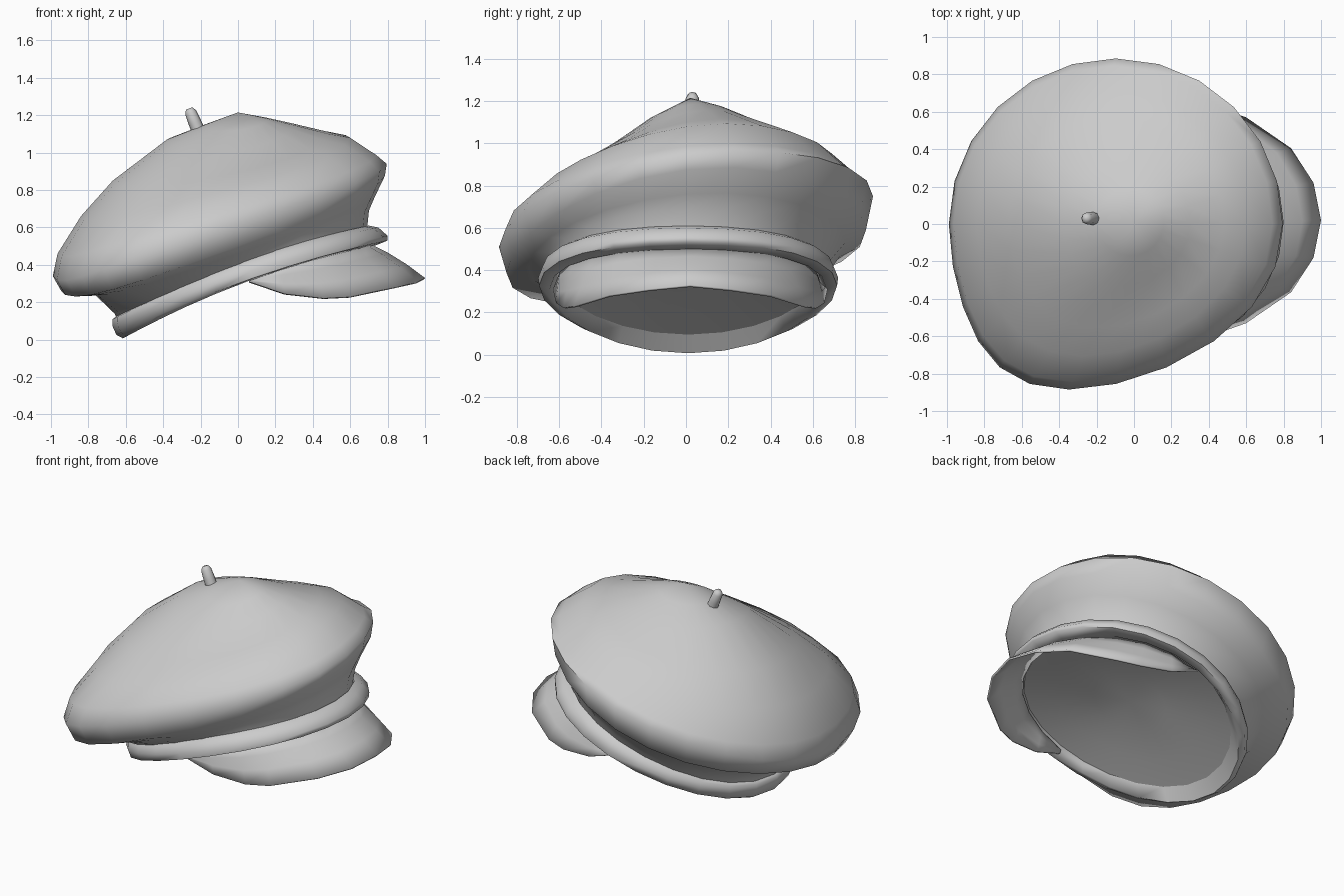
import bpy, math
from mathutils import Vector

if "Cube" in bpy.data.objects:
    bpy.data.objects.remove(bpy.data.objects["Cube"])

N = 24


def make_object(name, verts, faces, angle=50):
    mesh = bpy.data.meshes.new(name)
    mesh.from_pydata(verts, [], faces)
    mesh.update()
    ob = bpy.data.objects.new(name, mesh)
    bpy.context.collection.objects.link(ob)
    bpy.ops.object.select_all(action='DESELECT')
    ob.select_set(True)
    bpy.context.view_layer.objects.active = ob
    bpy.ops.object.shade_smooth_by_angle(angle=math.radians(angle))
    return ob


def tilted_point(a, xl, zl, xr, zr, w, roll=0, bow=0, skew=0, dent=0, yc=0.01):
    """Point on a tilted ellipse given by its back and front end points."""
    c, s = math.cos(a), math.sin(a)
    t = (1 + c) / 2
    x = xl + (xr - xl) * t - skew * max(0, -s) ** 2.5
    z = zl + (zr - zl) * t + roll * s + bow * s * s
    z -= dent * max(0, math.cos(a + math.radians(45))) ** 3
    return Vector((x, yc * (1 - 4 * abs(skew)) + w * s, z))


def ring(*params):
    return [tilted_point(2 * math.pi * i / N, *params) for i in range(N)]


def bridge(rows, n, closed=True, wrap=False):
    faces = []
    for r in range(len(rows) if wrap else len(rows) - 1):
        a, b = r * n, ((r + 1) % len(rows)) * n
        for i in range(n if closed else n - 1):
            j = (i + 1) % n
            faces.append((a + i, a + j, b + j, b + i))
    return faces


def fan(rows, tip):
    """Faces closing the last ring of rows onto a tip vertex."""
    last = (len(rows) - 1) * N
    return [(last + i, last + (i + 1) % N, tip) for i in range(N)]


# Soft crown: back x, z, front x, z, half width, roll, bow, skew, dent
crown = [ring(*p) for p in (
    (-0.64, 0.10, 0.69, 0.59, 0.65, 0.00, 0.05),
    (-0.66, 0.14, 0.70, 0.69, 0.68, 0.02, 0.02, 0.03),
    (-0.77, 0.245, 0.73, 0.76, 0.75, 0.06, -0.03, 0.12),
    (-0.945, 0.26, 0.785, 0.875, 0.85, 0.10, -0.08, 0.23),
    (-0.99, 0.34, 0.795, 0.94, 0.885, 0.12, -0.01, 0.25),
    (-0.965, 0.46, 0.74, 0.99, 0.845, 0.08, -0.03, 0.22, 0.01),
    (-0.84, 0.66, 0.60, 1.09, 0.71, 0.07, -0.05, 0.15, 0.03),
    (-0.67, 0.85, 0.48, 1.115, 0.56, 0.055, -0.055, 0.10, 0.04),
    (-0.38, 1.07, 0.30, 1.157, 0.34, 0.035, -0.06, 0.04, 0.03),
    (-0.20, 1.14, 0.16, 1.185, 0.18, 0.02, -0.02, 0.00, 0.01))]
verts = [v for row in crown for v in row] + [Vector((0, 0.02, 1.215))]
make_object("crown", verts, bridge(crown, N) + fan(crown, len(verts) - 1), 70)

# Rolled head band
RIM = (-0.56, 0.095, 0.68, 0.525, 0.62, 0, 0.05)
band = [ring(*p) for p in (
    RIM,
    (-0.615, 0.007, 0.72, 0.497, 0.655, 0, 0.06),
    (-0.65, 0.025, 0.80, 0.53, 0.705, 0, 0.05),
    (-0.672, 0.075, 0.80, 0.555, 0.71, 0, 0.05),
    (-0.67, 0.11, 0.75, 0.60, 0.69, 0, 0.05),
    (-0.645, 0.13, 0.70, 0.61, 0.655, 0, 0.05))]
make_object("head_band", [v for row in band for v in row],
            bridge(band, N, wrap=True), 70)

# Shallow lining that closes the inside of the hat
rim = ring(*RIM)
centre = sum(rim, Vector()) / N
lining = [[centre.lerp(p, k) + Vector((-0.02, 0, 0.06)) * (1 - k * k) for p in rim]
          for k in (1.0, 0.7, 0.35)]
verts = [v for row in lining for v in row] + [centre + Vector((-0.02, 0, 0.06))]
faces = bridge(lining, N) + fan(lining, len(verts) - 1)
make_object("lining", verts, [f[::-1] for f in faces], 70)

# Curved visor: outer edge for one half, mirrored, joined to the band underside
half = [(1.0, 0, 0.33), (0.96, 0.20, 0.31), (0.84, 0.385, 0.282),
        (0.60, 0.55, 0.23), (0.46, 0.60, 0.222), (0.25, 0.635, 0.245),
        (0.06, 0.65, 0.31)]
outer = [Vector((x, 0.02 - y, z)) for x, y, z in reversed(half[1:])]
outer += [Vector((x, 0.02 + y, z)) for x, y, z in half]
inner = []
for i in range(len(outer)):
    a = math.radians(-90 + 180 * i / (len(outer) - 1))
    inner.append(tilted_point(a, -0.58, 0.05, 0.70, 0.515, 0.63, 0, 0.05))
rows = []
for k in range(4):
    t = k / 3
    rows.append([p.lerp(q, t) + Vector((0, 0, 0.16 * t * (1 - t) * (q - p).length))
                 for p, q in zip(outer, inner)])
visor = make_object("visor", [v for row in rows for v in row],
                    bridge(rows, len(outer), closed=False), 50)
sol = visor.modifiers.new("visor_thickness", 'SOLIDIFY')
sol.thickness = 0.012
sol.offset = -1

# Little stem on top, leaning backwards
base, tip = Vector((-0.205, 0.03, 1.10)), Vector((-0.262, 0.03, 1.236))
axis = (tip - base).normalized()
side = axis.cross(Vector((0, 1, 0))).normalized()
stem = []
for t, r in ((0, 0.036), (0.45, 0.035), (0.85, 0.031), (1.0, 0.018)):
    c = base.lerp(tip, t)
    stem.append([c + r * (math.cos(math.pi * i / 4) * side
                 + math.sin(math.pi * i / 4) * Vector((0, 1, 0))) for i in range(8)])
faces = [f[::-1] for f in bridge(stem, 8)] + [tuple(range(31, 23, -1)), tuple(range(8))]
# orient all faces outward whichever way the side vector points
if side.cross(Vector((0, 1, 0))).dot(axis) > 0:
    faces = [f[::-1] for f in faces]
make_object("stem", [v for row in stem for v in row], faces, 70)
